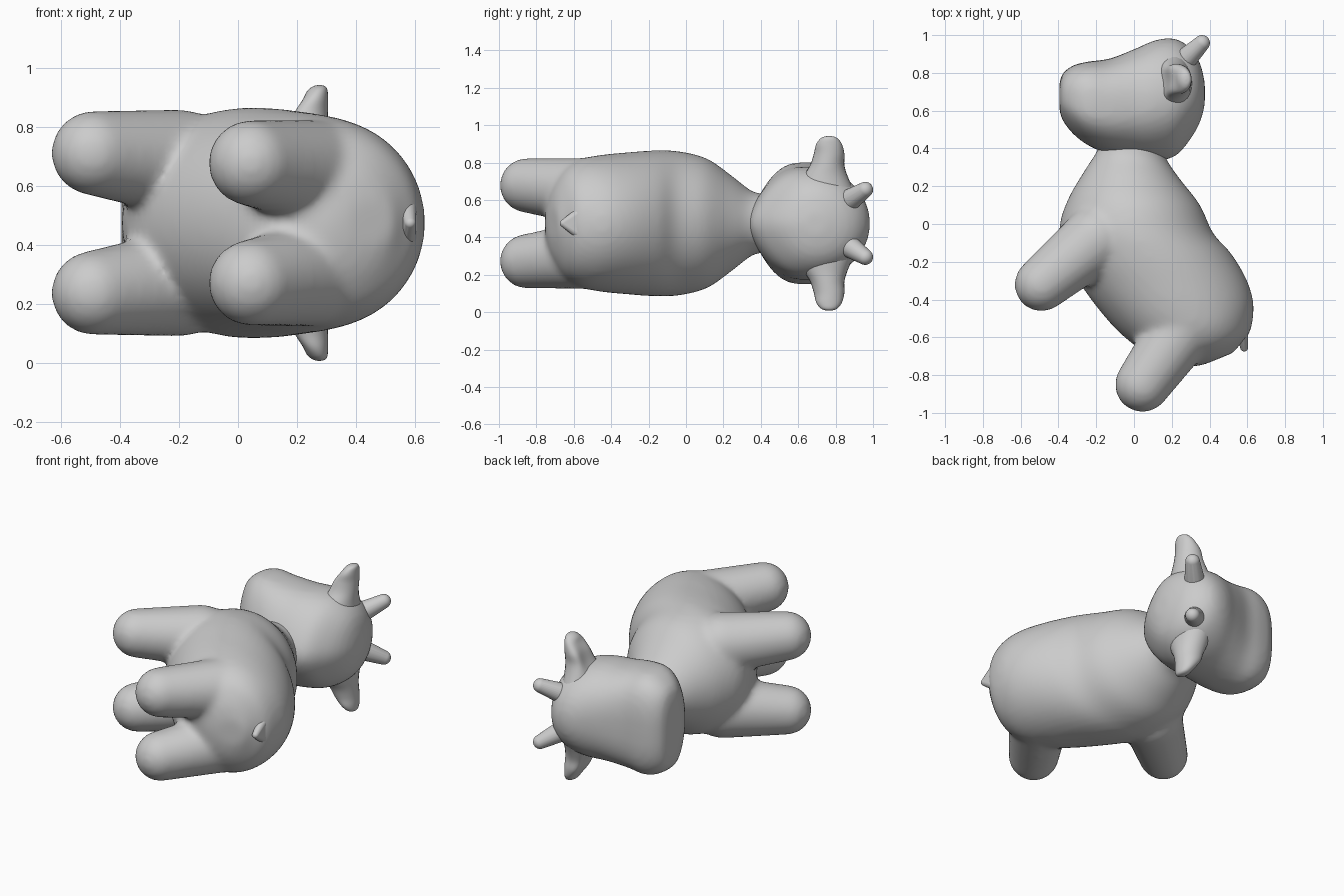
import bpy, bmesh
from math import sin, cos, pi, sqrt
from mathutils import Vector

if "Cube" in bpy.data.objects:
    bpy.data.objects.remove(bpy.data.objects["Cube"], do_unlink=True)

MID = 0.475  # height of the symmetry plane: the animal lies on its side

grey = bpy.data.materials.new("plain_grey")
grey.use_nodes = True
colour = (0.6, 0.6, 0.6, 1)
grey.diffuse_color = colour
grey.node_tree.nodes["Principled BSDF"].inputs["Base Color"].default_value = colour


def spow(v, e):
    return (abs(v) ** e) * (1 if v >= 0 else -1)


def dense(rows, steps=5):
    """Flowing in-between rows, so a loft shows no bands."""
    rows = [Vector(r) for r in rows]
    padded = [rows[0]] + rows + [rows[-1]]
    out = []
    for a, b, c, d in zip(padded, padded[1:], padded[2:], padded[3:]):
        for i in range(steps):
            t = i / steps
            out.append(b + (c - a) * t / 2 + (a - b * 2.5 + c * 2 - d / 2) * t ** 2
                       + (b * 3 - a - c * 3 + d) * t ** 3 / 2)
    return out + [rows[-1]]


def skin(bm, rings):
    """Bridge closed rings of points and cap both ends."""
    loops = [[bm.verts.new(p) for p in ring] for ring in rings]
    n = len(loops[0])
    for a, b in zip(loops, loops[1:]):
        for i in range(n):
            j = (i + 1) % n
            bm.faces.new((a[i], a[j], b[j], b[i]))
    bm.faces.new(loops[0][::-1])
    bm.faces.new(loops[-1])


def section(ax, ay, bx, by, half, power=2.0, taper=0.0, n=48):
    """Oval ring across the line a-b, half wide in z, narrowing towards a."""
    a, b = Vector((ax, ay, MID)), Vector((bx, by, MID))
    ring = []
    for i in range(n):
        t = 2 * pi * i / n
        along = spow(cos(t), 2 / power)
        p = (a + b) / 2 + (b - a) / 2 * along
        p.z += half * spow(sin(t), 2 / power) * (1 - taper * max(0, -along) ** 3)
        ring.append(p)
    return ring


def hull(bm, balls, n=400):
    """Convex skin around a few balls (x, y, z offset, radius)."""
    verts = []
    for x, y, z, r in balls:
        for i in range(n):
            h = 1 - (2 * i + 1) / n
            turn = i * pi * (3 - sqrt(5))
            flat = sqrt(1 - h * h)
            spot = Vector((flat * cos(turn), flat * sin(turn), h))
            verts.append(bm.verts.new(Vector((x, y, MID + z)) + spot * r))
    bmesh.ops.convex_hull(bm, input=verts)
    loose = [v for v in bm.verts if not v.link_faces]
    bmesh.ops.delete(bm, geom=loose, context="VERTS")


def finish(bm, name, smooth=0):
    bmesh.ops.recalc_face_normals(bm, faces=bm.faces)
    for f in bm.faces:
        f.smooth = True
    mesh = bpy.data.meshes.new(name)
    bm.to_mesh(mesh)
    bm.free()
    mesh.materials.append(grey)
    ob = bpy.data.objects.new(name, mesh)
    bpy.context.collection.objects.link(ob)
    if smooth:
        m = ob.modifiers.new("Blend", "REMESH")
        m.mode = "VOXEL"
        m.voxel_size = 0.018
        m.use_smooth_shade = True
        m = ob.modifiers.new("Soften", "SMOOTH")
        m.iterations = smooth


# body from neck to rump, blended with four legs
bm = bmesh.new()
skin(bm, [section(*s) for s in dense((
    (-.17, .45, .15, .41, .16),
    (-.20, .38, .18, .33, .17),
    (-.27, .27, .25, .23, .25),
    (-.35, .13, .35, .10, .345),
    (-.395, -.02, .42, -.05, .385),
    (-.36, -.18, .51, -.15, .39),
    (-.27, -.34, .59, -.28, .38),
    (-.13, -.52, .63, -.40, .365),
    (.00, -.64, .63, -.50, .34),
    (.14, -.72, .61, -.58, .28),
    (.28, -.755, .56, -.64, .18),
    (.37, -.745, .53, -.68, .08)))])
for side in (1, -1):
    hull(bm, [(-.20, -.08, side * .205, .18), (-.49, -.32, side * .237, .143)])
    hull(bm, [(.28, -.52, side * .17, .18), (.045, -.85, side * .203, .146)])
finish(bm, "body", smooth=12)

# short flat tail
bm = bmesh.new()
hull(bm, [(.57, -.54, .07, .035), (.57, -.54, -.07, .035), (.583, -.655, 0, .02)])
finish(bm, "tail")

# head: square muzzle towards -x, round skull behind, narrowing to the neck
bm = bmesh.new()
skin(bm, [section(x, lo, x, hi, w, p, .35) for x, lo, hi, w, p in dense((
    (-.395, .60, .75, .17, 2.5),
    (-.375, .545, .80, .245, 2.7),
    (-.32, .475, .84, .295, 2.9),
    (-.24, .415, .86, .325, 2.9),
    (-.13, .37, .875, .32, 2.6),
    (.00, .345, .925, .305, 2.3),
    (.12, .335, .975, .30, 2.1),
    (.22, .36, .98, .28, 2.0),
    (.30, .45, .93, .23, 2.0),
    (.35, .54, .85, .16, 2.0),
    (.375, .63, .75, .06, 2.0)))])
finish(bm, "head", smooth=6)

for side, label in ((1, "right"), (-1, "left")):
    # horn
    bm = bmesh.new()
    hull(bm, [(.23, .83, side * .095, .068), (.36, .958, side * .18, .042)])
    finish(bm, label + "_horn")

    # thick ear with a shallow hollow towards the muzzle
    bm = bmesh.new()
    rings = []
    for x, y, off, wide, thick, dent in dense((
            (.20, .74, .17, .16, .11, 0),
            (.205, .745, .25, .12, .10, .3),
            (.215, .755, .31, .092, .09, .5),
            (.23, .765, .37, .082, .075, .5),
            (.255, .765, .42, .07, .05, .3),
            (.27, .765, .45, .05, .033, 0),
            (.275, .765, .463, .028, .02, 0),
            (.275, .765, .467, .005, .004, 0))):
        ring = []
        for i in range(28):
            t = 2 * pi * i / 28
            hollow = 1 - dent * max(0, -sin(t)) ** 2
            ring.append(Vector((x + thick * sin(t) * hollow,
                                y + wide * cos(t), MID + side * off)))
        rings.append(ring)
    skin(bm, rings)
    finish(bm, label + "_ear")
